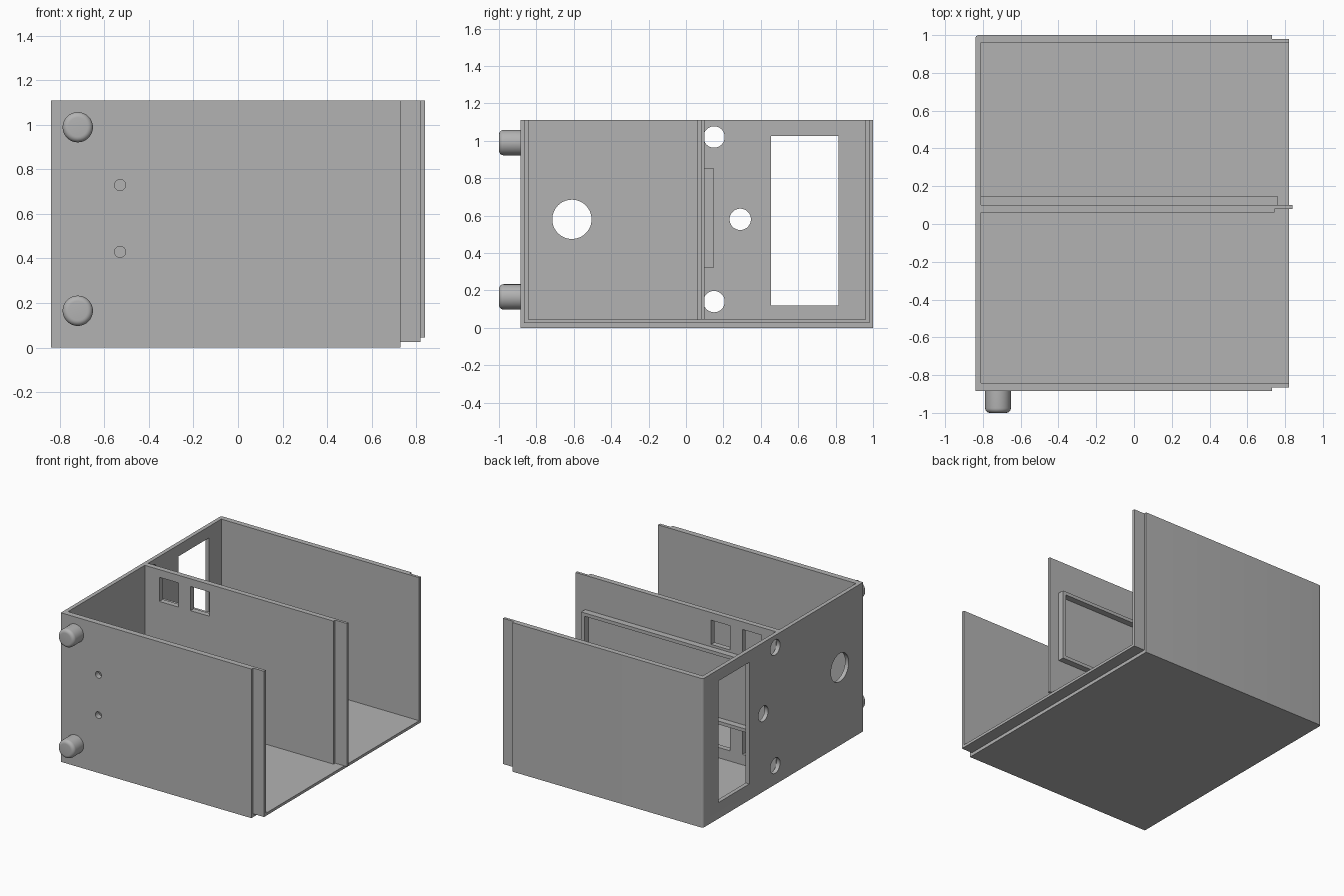
import bpy, bmesh
from math import pi, radians
from mathutils import Matrix, Vector

if "Cube" in bpy.data.objects:
    bpy.data.objects.remove(bpy.data.objects["Cube"], do_unlink=True)

grey = bpy.data.materials.new("plain grey")
grey.use_nodes = True
grey.diffuse_color = (0.45, 0.45, 0.45, 1)
grey.node_tree.nodes["Principled BSDF"].inputs["Base Color"].default_value = grey.diffuse_color


def finish(name, bm):
    bmesh.ops.recalc_face_normals(bm, faces=bm.faces)
    me = bpy.data.meshes.new(name)
    bm.to_mesh(me)
    bm.free()
    me.materials.append(grey)
    ob = bpy.data.objects.new(name, me)
    bpy.context.collection.objects.link(ob)
    return ob


def box_mesh(x, y, z):
    bm = bmesh.new()
    bmesh.ops.create_cube(bm, size=1)
    for v in bm.verts:
        v.co = Vector([a[0] if c < 0 else a[1] for c, a in zip(v.co, (x, y, z))])
    return bm


def box(name, x, y, z):
    return finish(name, box_mesh(x, y, z))


def rod_mesh(centre, radius, depth, axis):
    bm = bmesh.new()
    turn = Matrix.Rotation(pi / 2, 4, 'Y' if axis == 'x' else 'X')
    bmesh.ops.create_cone(bm, cap_ends=True, segments=48, radius1=radius, radius2=radius,
                          depth=depth, matrix=Matrix.Translation(centre) @ turn)
    return bm


def prism(name, points, z0, z1):
    bm = bmesh.new()
    face = bm.faces.new([bm.verts.new((x, y, z0)) for x, y in points])
    top = bmesh.ops.extrude_face_region(bm, geom=[face])["geom"]
    bmesh.ops.translate(bm, vec=(0, 0, z1 - z0),
                        verts=[v for v in top if isinstance(v, bmesh.types.BMVert)])
    return finish(name, bm)


def smooth(ob):
    bpy.ops.object.select_all(action='DESELECT')
    ob.select_set(True)
    bpy.context.view_layer.objects.active = ob
    bpy.ops.object.shade_smooth_by_angle(angle=radians(30))


def cut(ob, cutters):
    # Subtract each cutter, apply the result, and discard the cutters
    for c in cutters:
        c.hide_render = True
        mod = ob.modifiers.new("cut", 'BOOLEAN')
        mod.operation, mod.solver, mod.object = 'DIFFERENCE', 'EXACT', c
    graph = bpy.context.evaluated_depsgraph_get()
    mesh = bpy.data.meshes.new_from_object(ob.evaluated_get(graph))
    ob.modifiers.clear()
    ob.data = mesh
    for c in cutters:
        bpy.data.objects.remove(c, do_unlink=True)


LEFT, RIGHT = -0.84, 0.82
FRONT, BACK = -0.885, 1.0
FLOOR, TOP = 0.045, 1.11
LIP = 0.73

# Case block with one rounded upright corner
bm = box_mesh((LEFT, RIGHT), (FRONT, BACK), (0, TOP))
corner = [e for e in bm.edges if all(v.co.x < 0 and v.co.y > 0 for v in e.verts)]
bmesh.ops.bevel(bm, geom=corner, offset=0.018, segments=5, profile=0.5, affect='EDGES')
case = finish("case", bm)

cutters = [
    # Inner space, open at the top and at one end
    box("cavity", (-0.81, 2), (-0.842, 0.96), (FLOOR, 2)),
    # Rebates that leave a thin lip round the open end
    box("rebate_floor", (LIP, 2), (-2, 2), (-1, 0.025)),
    box("rebate_front", (LIP, 2), (-2, -0.865), (-1, 2)),
    box("rebate_back", (LIP, 2), (0.98, 2), (-1, 2)),
    # Tall window in the end wall
    box("window", (-1, -0.7), (0.455, 0.815), (0.12, 1.025)),
]
# Round holes in the end wall
for y, z, r in ((-0.61, 0.58, 0.105), (0.15, 1.02, 0.057),
                (0.15, 0.14, 0.057), (0.29, 0.58, 0.057)):
    cutters.append(finish("round_hole", rod_mesh((LEFT, y, z), r, 0.2, 'x')))
# Small holes in the front wall
for z in (0.43, 0.73):
    cutters.append(finish("small_hole", rod_mesh((-0.53, FRONT, z), 0.025, 0.2, 'y')))
cut(case, cutters)
smooth(case)

# Divider with a thin tongue that sticks out of the open end
divider = prism("divider", [(-0.81, 0.06), (0.745, 0.06), (0.745, 0.08), (0.84, 0.08),
                            (0.84, 0.10), (-0.81, 0.10)], FLOOR, TOP)
cut(divider, [box("square_hole", (x, x + 0.156), (0, 0.2), (z, z + 0.18))
              for x in (-0.69, -0.433) for z in (0.122, 0.873)])

# Raised frame on the back of the divider
frame = box("divider_frame", (-0.81, 0.76), (0.10, 0.147), (0.32, 0.855))
cut(frame, [box("frame_opening", (-1, 0.735), (0, 1), (0.345, 0.83))])

# Two round feet on the front wall
for name, z in (("lower_foot", 0.165), ("upper_foot", 0.99)):
    bm = rod_mesh((-0.72, -0.94, z), 0.068, 0.12, 'y')
    rim = [e for e in bm.edges if all(v.co.y < -0.95 for v in e.verts)]
    bmesh.ops.bevel(bm, geom=rim, offset=0.025, segments=6, profile=0.5, affect='EDGES')
    smooth(finish(name, bm))
